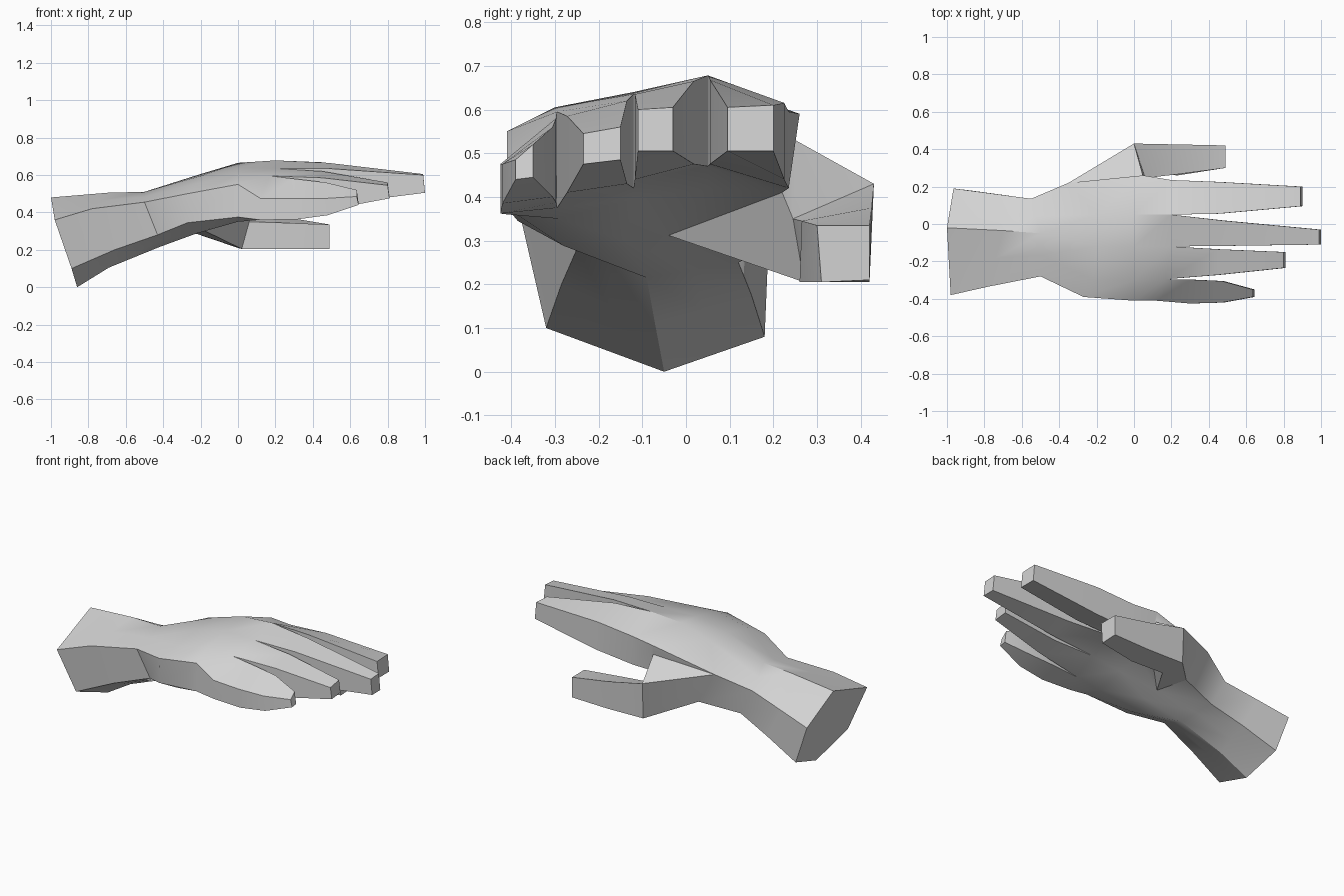
import bpy, bmesh, math

if "Cube" in bpy.data.objects:
    bpy.data.objects.remove(bpy.data.objects["Cube"])

bm = bmesh.new()


def verts(points):
    return [bm.verts.new(p) for p in points]


def hex_row(a, b, c):
    """Five columns from three corners, midpoints between them."""
    mid = lambda p, q: tuple((i + j) / 2 for i, j in zip(p, q))
    return [a, mid(a, b), b, mid(b, c), c]


def ring(top, bottom):
    return verts(top), verts(bottom)


def bridge(a, b):
    """Join two closed loops of equal length."""
    n = len(a)
    for i in range(n):
        j = (i + 1) % n
        bm.faces.new((a[i], a[j], b[j], b[i]))


# Cross-sections from the cut wrist to the finger roots (little-finger side first)
wrist_end = ring(
    hex_row((-.98, -.38, .36), (-1, -.02, .48), (-.965, .19, .32)),
    hex_row((-.89, -.32, .10), (-.86, -.05, 0), (-.88, .18, .08)))
forearm = ring(
    hex_row((-.78, -.335, .42), (-.7, -.035, .505), (-.76, .163, .37)),
    hex_row((-.66, -.285, .20), (-.69, -.07, .105), (-.66, .15, .175)))
wrist = ring(
    hex_row((-.5, -.28, .455), (-.5, -.05, .51), (-.55, .135, .42)),
    hex_row((-.43, -.25, .28), (-.42, -.09, .215), (-.46, .12, .25)))
heel = ring(
    [(-.27, -.39, .50), (-.22, -.30, .555), (-.2, -.12, .595), (-.2, .05, .605), (-.35, .22, .50)],
    [(-.27, -.385, .345), (-.22, -.28, .288), (-.2, -.14, .30), (-.2, -.04, .312), (-.22, .19, .285)])
knuckles = ring(
    [(0, -.41, .55), (0, -.30, .605), (0, -.12, .64), (0, .05, .665), (.05, .26, .59)],
    [(0, -.41, .375), (0, -.29, .35), (0, -.12, .395), (0, .05, .42), (.07, .22, .41)])
roots = ring(
    [(.12, -.41, .475), (.17, -.295, .595), (.2, -.12, .635), (.2, .05, .678), (.2, .235, .595)],
    [(.12, -.41, .36), (.17, -.295, .375), (.2, -.12, .42), (.2, .05, .47), (.2, .235, .42)])


def loop(r):
    return r[0] + r[1][::-1]


rings = [wrist_end, forearm, wrist, heel, knuckles, roots]
for a, b in zip(rings, rings[1:]):
    bridge(loop(a), loop(b))
bm.faces.new(loop(wrist_end))

# Fingers: each section is x, then (y, top z, bottom z) for both sides
fingers = [
    [(.30, (-.425, .475, .362), (-.297, .58, .387)),
     (.47, (-.42, .475, .385), (-.305, .56, .40)),
     (.635, (-.39, .485, .44), (-.35, .52, .445))],
    [(.45, (-.272, .585, .41), (-.135, .62, .43)), (.80, (-.235, .545, .475), (-.15, .56, .485))],
    [(.48, (-.117, .635, .44), (.018, .665, .475)), (.99, (-.11, .60, .505), (-.03, .605, .505))],
    [(.45, (.055, .668, .475), (.225, .615, .44)), (.89, (.095, .605, .505), (.20, .61, .505))],
]
for i, sections in enumerate(fingers):
    last = [roots[0][i], roots[0][i + 1], roots[1][i + 1], roots[1][i]]
    for x, (y0, t0, b0), (y1, t1, b1) in sections:
        new = verts([(x, y0, t0), (x, y1, t1), (x + .01, y1, b1), (x + .01, y0, b0)])
        bridge(last, new)
        last = new
    bm.faces.new(last)

# Open the palm side where the thumb attaches
heel_top, heel_low, heel_mid = heel[0][4], heel[1][4], heel[1][3]
index_top, index_low, index_mid = knuckles[0][4], knuckles[1][4], knuckles[1][3]
openings = [{heel_top, heel_low, index_low, index_top}, {heel_mid, heel_low, index_low, index_mid}]
bmesh.ops.delete(bm, geom=[f for f in bm.faces if set(f.verts) in openings], context='FACES_ONLY')

# Thumb base and web: outer top, outer bottom, inner bottom, inner top
base = verts([(0, .43, .43), (0, .42, .21), (.02, .27, .205), (.06, .245, .35)])
out_top, out_low, in_low, in_top = base
web = bm.verts.new((.05, .25, .53))
for f in (
    (heel_top, heel_low, out_low, out_top),
    (heel_low, heel_mid, in_low, out_low),
    (heel_mid, index_low, in_top, in_low),
    (heel_mid, index_mid, index_low),
    (index_low, web, in_top),
    (index_low, index_top, web),
    (index_top, heel_top, web),
    (heel_top, out_top, web),
    (web, out_top, in_top),
):
    bm.faces.new(f)

# Thumb shaft and tip
last = base
for pts in (
    [(.25, .425, .375), (.25, .42, .205), (.235, .26, .205), (.225, .265, .345)],
    [(.49, .42, .335), (.49, .42, .21), (.49, .31, .205), (.49, .30, .335)],
):
    new = verts(pts)
    bridge(last, new)
    last = new
bm.faces.new(last)

bmesh.ops.recalc_face_normals(bm, faces=bm.faces)
mesh = bpy.data.meshes.new("hand")
bm.to_mesh(mesh)
bm.free()
hand = bpy.data.objects.new("hand", mesh)
bpy.context.collection.objects.link(hand)

skin = bpy.data.materials.new("light_grey")
skin.diffuse_color = (.65, .65, .65, 1)
skin.use_nodes = True
skin.node_tree.nodes["Principled BSDF"].inputs["Base Color"].default_value = skin.diffuse_color
mesh.materials.append(skin)

# Soft back of the hand, crisp finger edges
bpy.context.view_layer.objects.active = hand
hand.select_set(True)
bpy.ops.object.shade_smooth_by_angle(angle=math.radians(30))
